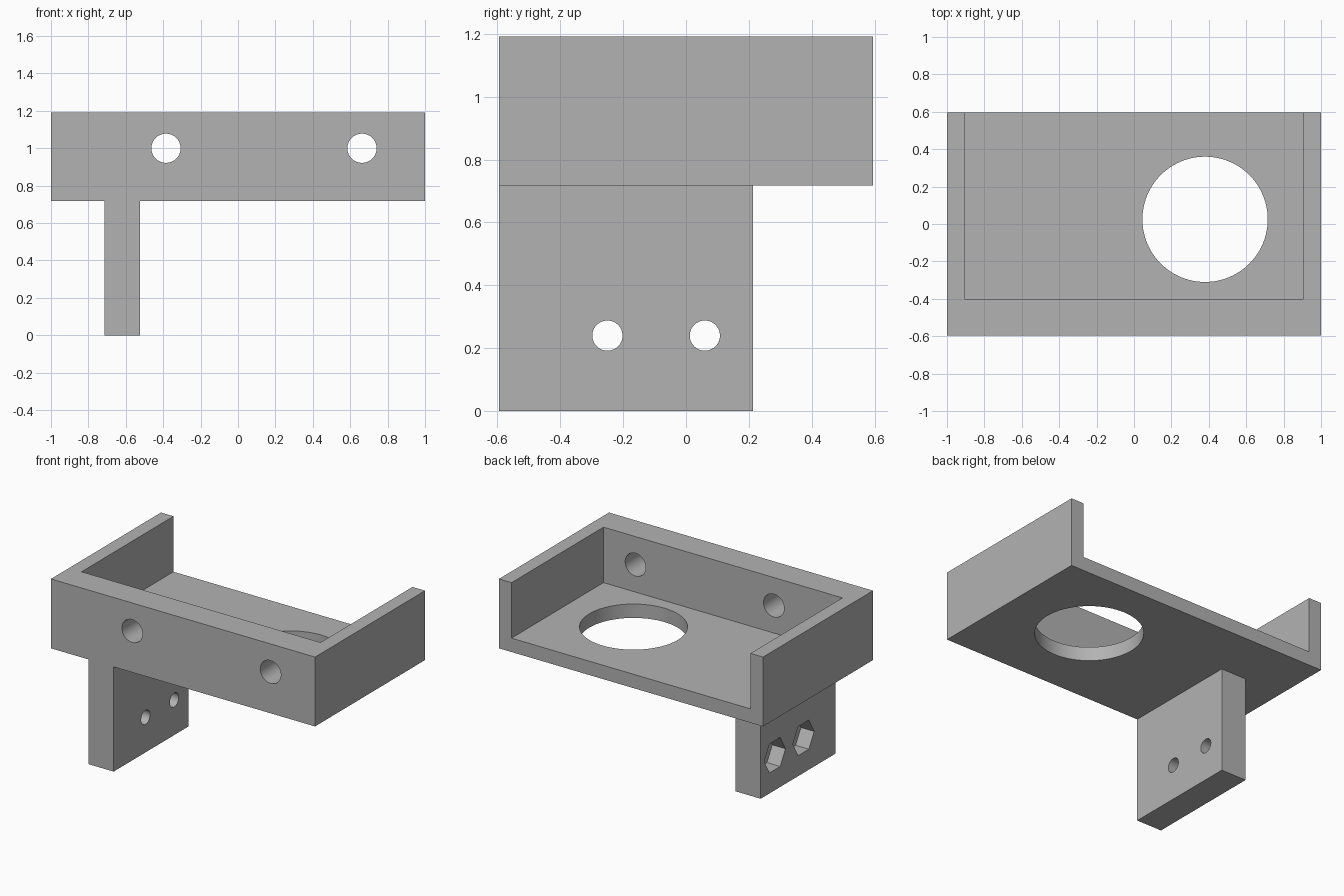
import bpy
from math import pi, radians

cube = bpy.data.objects.get("Cube")
if cube:
    bpy.data.objects.remove(cube, do_unlink=True)

grey = bpy.data.materials.new("plain grey")
grey.use_nodes = True
colour = (0.45, 0.45, 0.45, 1)
grey.diffuse_color = colour
grey.node_tree.nodes["Principled BSDF"].inputs["Base Color"].default_value = colour

WIDTH_HALF, DEPTH_HALF, TOP = 1.0, 0.595, 1.192
TRAY_BOTTOM, WALL, FRONT_WALL = 0.717, 0.095, 0.195
LEG_LEFT, LEG_RIGHT, LEG_BACK = -0.715, -0.525, 0.213


def box(name, low, high):
    """Box between two opposite corners."""
    centre = [(a + b) / 2 for a, b in zip(low, high)]
    bpy.ops.mesh.primitive_cube_add(size=1, location=centre)
    obj = bpy.context.object
    obj.name = name
    obj.scale = [b - a for a, b in zip(low, high)]
    bpy.ops.object.transform_apply(location=True, rotation=True, scale=True)
    obj.data.materials.append(grey)
    return obj


def prism(name, centre, radius, length, rotation=(0, 0, 0), sides=64):
    """Cylinder or hexagonal prism used for holes."""
    bpy.ops.mesh.primitive_cylinder_add(vertices=sides, radius=radius, depth=length,
                                        location=centre, rotation=rotation)
    obj = bpy.context.object
    obj.name = name
    bpy.ops.object.transform_apply(location=True, rotation=True, scale=True)
    obj.data.materials.append(grey)
    return obj


def combine(target, other, operation):
    """Apply a boolean and discard the helper."""
    other.hide_render = True
    mod = target.modifiers.new(operation, 'BOOLEAN')
    mod.operation = operation
    mod.solver = 'EXACT'
    mod.object = other
    bpy.context.view_layer.objects.active = target
    bpy.ops.object.modifier_apply(modifier=mod.name)
    bpy.data.objects.remove(other, do_unlink=True)


# Tray with a thick front wall, two side walls and an open back
bracket = box("bracket", (-WIDTH_HALF, -DEPTH_HALF, TRAY_BOTTOM), (WIDTH_HALF, DEPTH_HALF, TOP))
cavity = box("cavity_cutter", (-WIDTH_HALF + WALL, -DEPTH_HALF + FRONT_WALL, TRAY_BOTTOM + WALL),
             (WIDTH_HALF - WALL, DEPTH_HALF + 0.2, TOP + 0.2))
combine(bracket, cavity, 'DIFFERENCE')

# Mounting leg under the tray
leg = box("leg", (LEG_LEFT, -DEPTH_HALF, 0), (LEG_RIGHT, LEG_BACK, TRAY_BOTTOM + WALL / 2))
combine(bracket, leg, 'UNION')

# Large opening in the tray floor
combine(bracket, prism("floor_hole_cutter", (0.38, 0.025, TRAY_BOTTOM), 0.335, 0.4, sides=96),
        'DIFFERENCE')

# Screw holes through the front wall
for x in (-0.385, 0.663):
    combine(bracket, prism("front_hole_cutter", (x, -DEPTH_HALF, 1.0), 0.078, 0.6,
                           (pi / 2, 0, 0)), 'DIFFERENCE')

# Bolt holes through the leg, with hexagonal nut pockets on the outer face
NUT_DEPTH = 0.1
for y in (-0.25, 0.06):
    bolt = prism("bolt_hole_cutter", ((LEG_LEFT + LEG_RIGHT) / 2, y, 0.24), 0.048, 0.5,
                 (0, pi / 2, 0))
    combine(bracket, bolt, 'DIFFERENCE')
    nut = prism("nut_pocket_cutter", (LEG_LEFT, y, 0.24), 0.115, NUT_DEPTH * 2,
                (0, pi / 2, 0), sides=6)
    combine(bracket, nut, 'DIFFERENCE')

# Smooth hole walls, sharp edges elsewhere
bpy.ops.object.select_all(action='DESELECT')
bracket.select_set(True)
bpy.context.view_layer.objects.active = bracket
bpy.ops.object.shade_smooth_by_angle(angle=radians(30))
